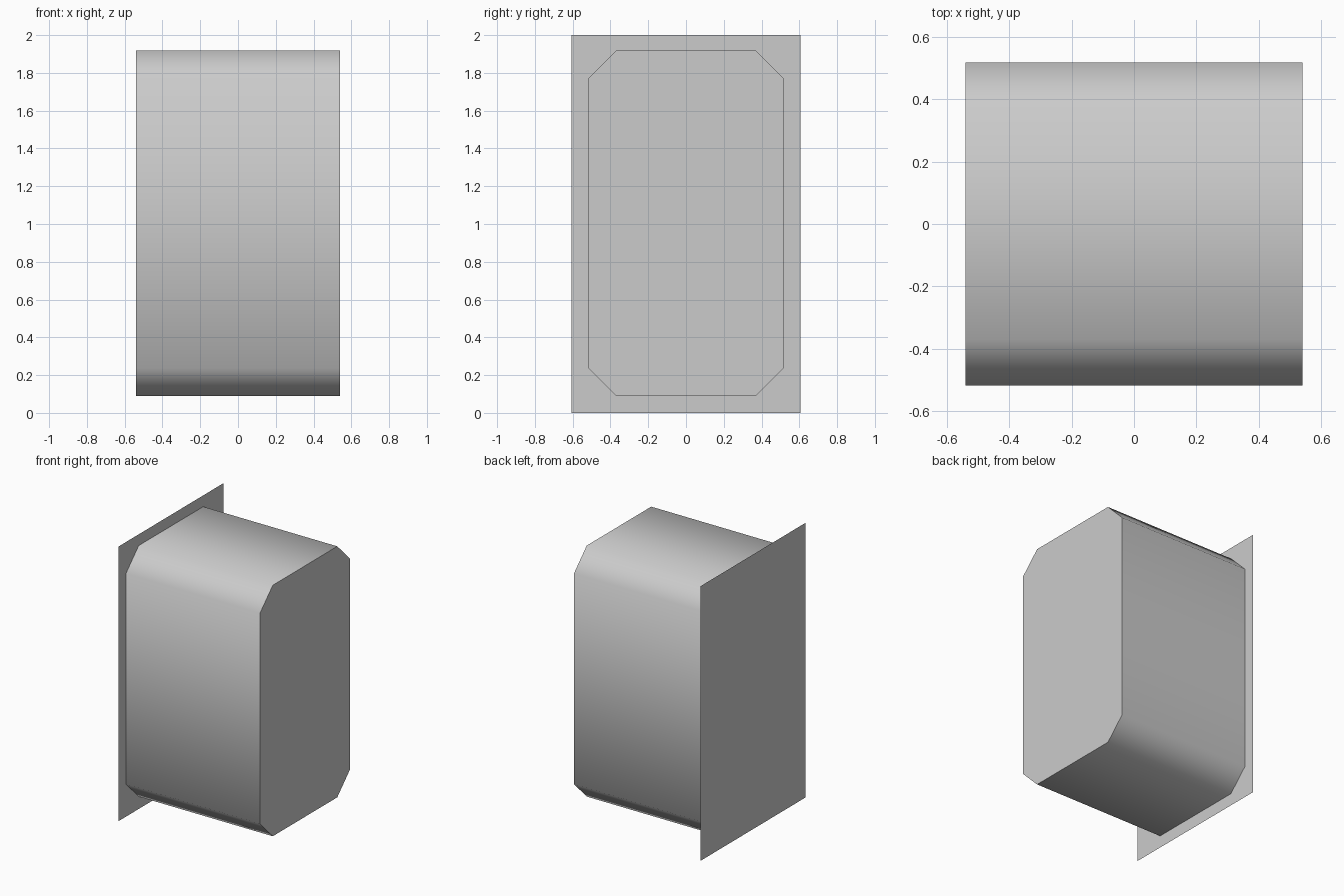
import bpy, bmesh

if "Cube" in bpy.data.objects:
    bpy.data.objects.remove(bpy.data.objects["Cube"])


def make_object(name, bm):
    bm.normal_update()
    mesh = bpy.data.meshes.new(name)
    bm.to_mesh(mesh)
    bm.free()
    obj = bpy.data.objects.new(name, mesh)
    bpy.context.collection.objects.link(obj)
    return obj


HALF_X = 0.54          # half depth of the box
HALF_Y = 0.517         # half width of the box
Z0, Z1 = 0.09, 1.918   # bottom and top of the box
CUT = 0.146            # corner chamfer

# Box body: chamfered-rectangle profile extruded along x, open against the panel
y, c = HALF_Y, CUT
profile = [(y - c, Z0), (y, Z0 + c), (y, Z1 - c), (y - c, Z1),
           (c - y, Z1), (-y, Z1 - c), (-y, Z0 + c), (c - y, Z0)]
bm = bmesh.new()
back = [bm.verts.new((-HALF_X, py, pz)) for py, pz in profile]
front = [bm.verts.new((HALF_X, py, pz)) for py, pz in profile]
for i in range(len(profile)):
    j = (i + 1) % len(profile)
    wall = bm.faces.new((back[i], back[j], front[j], front[i]))
    wall.smooth = True

# Flat end cap, with a sharp rim around smooth walls
cap = bm.faces.new(front)
for edge in cap.edges:
    edge.smooth = False
make_object("box_body", bm)

# Thin mounting panel on the -x side
bm = bmesh.new()
corners = [(-0.605, 0), (-0.605, 2), (0.605, 2), (0.605, 0)]
bm.faces.new([bm.verts.new((-HALF_X, py, pz)) for py, pz in corners])
make_object("mounting_panel", bm)
